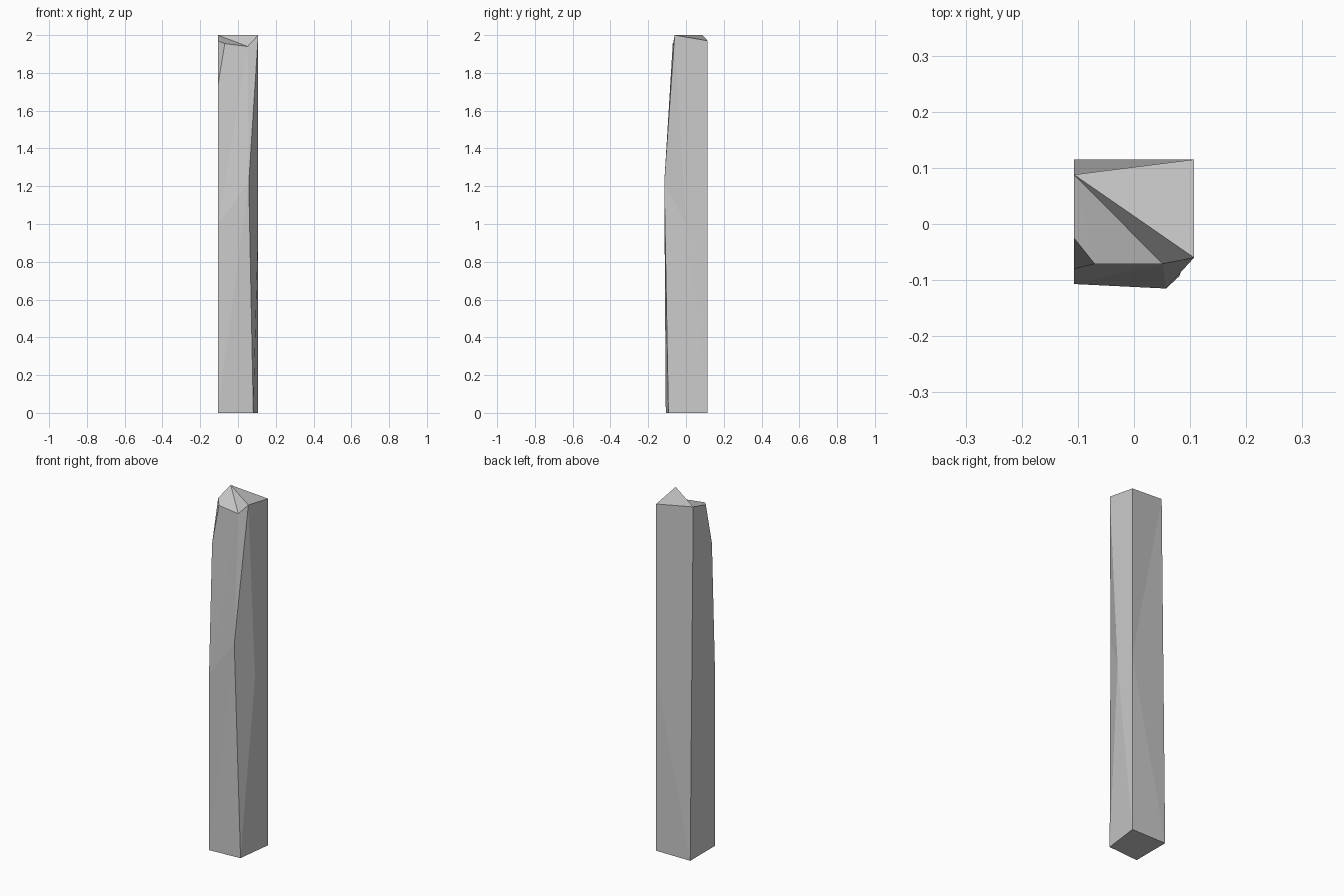
import bpy, bmesh

if "Cube" in bpy.data.objects:
    bpy.data.objects.remove(bpy.data.objects["Cube"])

# Corner points of the hewn post, bottom to top
W, D = 0.107, 0.115
points = {
    # base ring
    "H": (-W, -0.107, 0), "Q": (0.081, -0.093, 0), "R": (W, D, 0), "K": (-W, D, 0),
    # middle ring, where the chiselled facets meet
    "S": (-W, -0.107, 1.0), "I": (0.057, -D, 1.22), "P": (W, 0, 1.0), "M": (W, D, 1.0),
    # broken top and its chipped left corner
    "A": (-W, 0.088, 2.0), "B": (W, D, 1.97), "C": (W, -0.06, 2.0),
    "D": (0.051, -0.071, 1.94), "E": (-0.07, -0.071, 1.955),
    "F": (-W, -0.025, 1.97), "G": (-W, -0.08, 1.73),
}
faces = [
    "KRQH",                             # underside
    "HQI", "HIS", "SID", "SDG", "GDE",  # front
    "QPI", "IPC", "ICD",                # front right chamfer
    "QRP", "RMP", "PMB", "PBC",         # right
    "RKM", "KAM", "MAB",                # back
    "KHSGFA",                           # left
    "GEF",                              # chipped corner
    "ABC", "ACD", "ADE", "AEF",         # top
]

# Post body
bm = bmesh.new()
verts = {name: bm.verts.new(co) for name, co in points.items()}
for f in faces:
    bm.faces.new([verts[c] for c in f])
bmesh.ops.recalc_face_normals(bm, faces=bm.faces)
mesh = bpy.data.meshes.new("wooden_post")
bm.to_mesh(mesh)
bm.free()
post = bpy.data.objects.new("wooden_post", mesh)
bpy.context.collection.objects.link(post)
